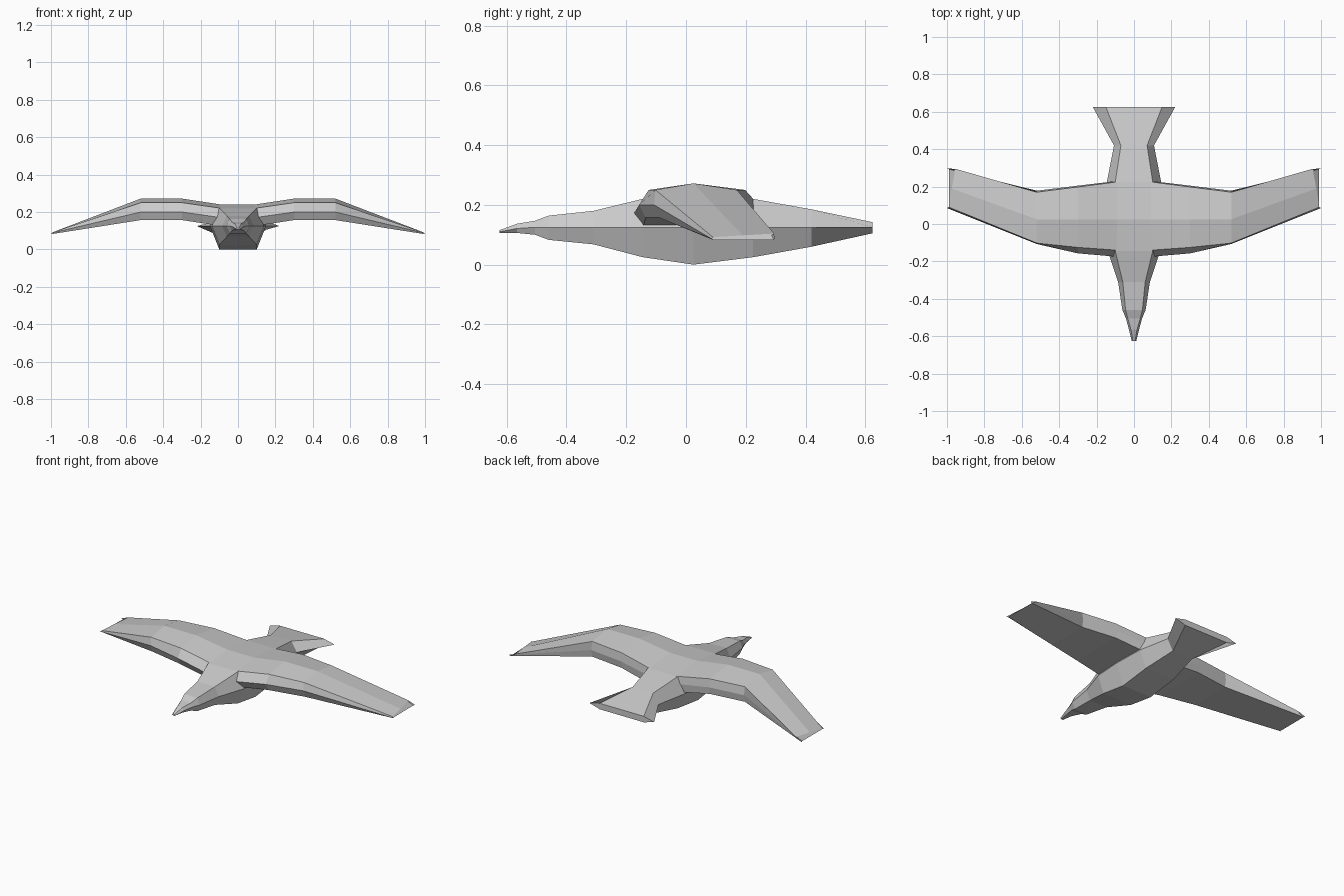
import bpy, bmesh


def loft(name, rings):
    """Skin a list of equal-length point rings and cap both ends."""
    bm = bmesh.new()
    loops = [[bm.verts.new(p) for p in ring] for ring in rings]
    n = len(loops[0])
    for a, b in zip(loops, loops[1:]):
        for i in range(n):
            j = (i + 1) % n
            bm.faces.new((a[i], a[j], b[j], b[i]))
    bm.faces.new(loops[0])
    bm.faces.new(loops[-1])
    bmesh.ops.recalc_face_normals(bm, faces=bm.faces)
    mesh = bpy.data.meshes.new(name)
    bm.to_mesh(mesh)
    bm.free()
    obj = bpy.data.objects.new(name, mesh)
    bpy.context.collection.objects.link(obj)
    return obj


# Body from beak to tail fan: y, flat half width, side half width,
# bottom z, side z, top z
stations = [
    (-0.625, 0.006, 0.012, 0.106, 0.110, 0.115),
    (-0.565, 0.016, 0.027, 0.106, 0.121, 0.137),
    (-0.505, 0.033, 0.043, 0.100, 0.125, 0.147),
    (-0.46, 0.045, 0.062, 0.083, 0.125, 0.164),
    (-0.31, 0.06, 0.085, 0.068, 0.125, 0.18),
    (-0.145, 0.10, 0.14, 0.025, 0.125, 0.22),
    (0.025, 0.10, 0.15, 0.00, 0.125, 0.24),
    (0.225, 0.10, 0.145, 0.025, 0.125, 0.22),
    (0.42, 0.07, 0.107, 0.06, 0.125, 0.185),
    (0.625, 0.15, 0.22, 0.105, 0.125, 0.142),
]
loft("body", [[(f, y, t), (s, y, m), (f, y, b), (-f, y, b), (-s, y, m), (-f, y, t)]
              for y, f, s, b, m, t in stations])

# Wing cross-sections from root to tip: x, then (y, z) around the profile
sections = [
    (0.09, [(-0.145, 0.125), (-0.175, 0.17), (-0.14, 0.22), (0.025, 0.24),
            (0.225, 0.22), (0.23, 0.175), (0.225, 0.125)]),
    (0.30, [(-0.135, 0.157), (-0.157, 0.20), (-0.125, 0.25), (0.025, 0.272),
            (0.198, 0.25), (0.205, 0.20), (0.198, 0.157)]),
    (0.52, [(-0.09, 0.157), (-0.107, 0.20), (-0.102, 0.25), (0.025, 0.272),
            (0.17, 0.25), (0.178, 0.20), (0.17, 0.157)]),
]
rings = [[(x, y, z) for y, z in pts] for x, pts in sections]
# Thin slanted tip
rings.append([(0.99, 0.09, 0.083), (1.0, 0.085, 0.087), (0.99, 0.09, 0.092),
              (0.975, 0.19, 0.098), (0.955, 0.295, 0.104), (1.0, 0.296, 0.087),
              (0.99, 0.293, 0.083)])
wings = loft("wings", rings)
mod = wings.modifiers.new("mirror", 'MIRROR')
mod.use_axis[0] = True
